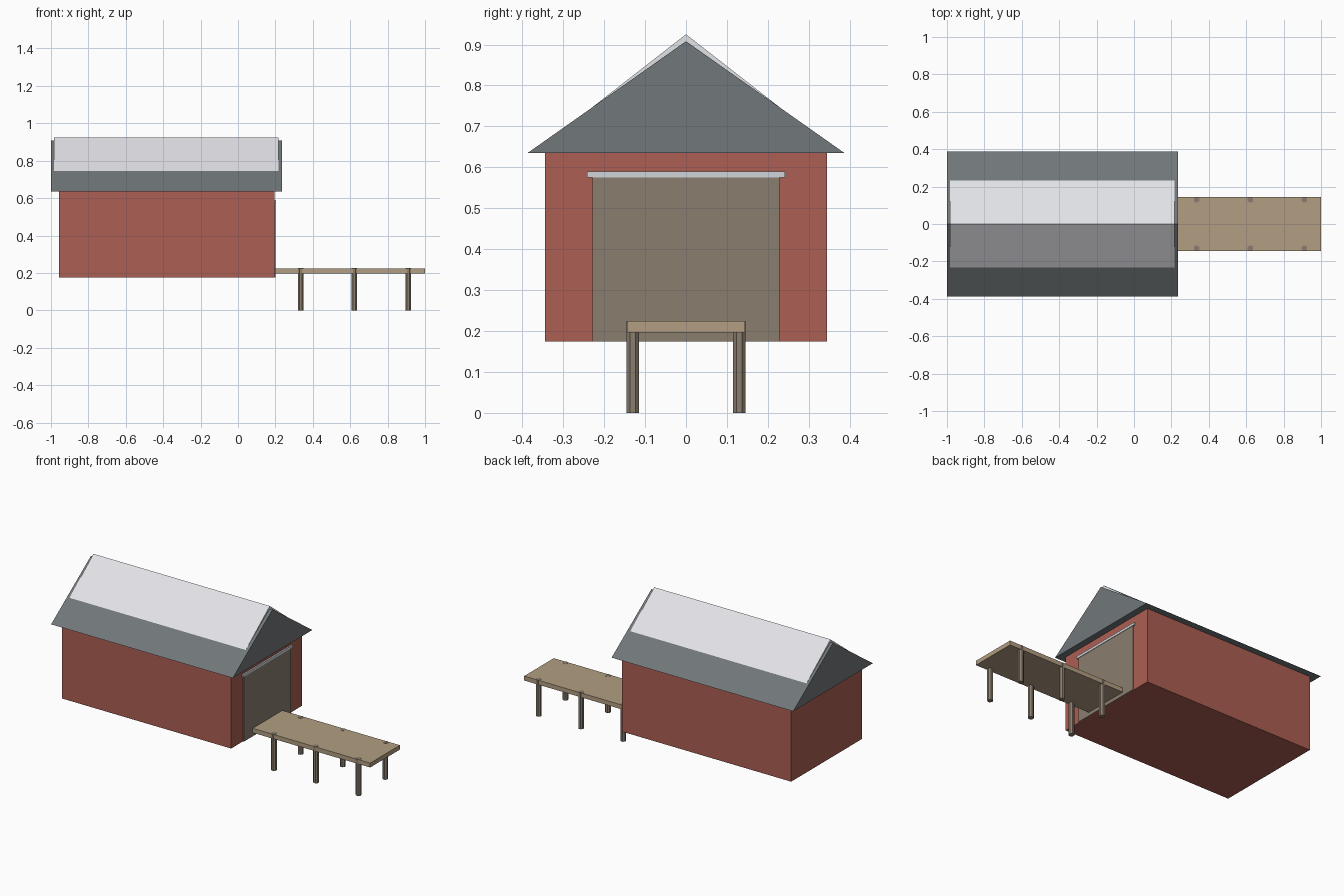
import bpy
import math

if "Cube" in bpy.data.objects:
    bpy.data.objects.remove(bpy.data.objects["Cube"], do_unlink=True)


def material(name, r, g, b):
    """Flat material from 0-255 screen values, stored as linear."""
    colour = [((c / 255 + 0.055) / 1.055) ** 2.4 for c in (r, g, b)] + [1]
    mat = bpy.data.materials.new(name)
    mat.diffuse_color = colour
    mat.use_nodes = True
    mat.node_tree.nodes["Principled BSDF"].inputs["Base Color"].default_value = colour
    return mat


red = material("barn red", 171, 94, 83)
slate = material("roof grey", 113, 119, 122)
snow = material("snow white", 230, 231, 235)
timber = material("deck wood", 178, 158, 130)
weathered = material("weathered wood", 138, 126, 111)
metal = material("pale metal", 208, 214, 217)


def mesh_object(name, verts, faces, mat):
    mesh = bpy.data.meshes.new(name)
    mesh.from_pydata(verts, [], faces)
    mesh.materials.append(mat)
    obj = bpy.data.objects.new(name, mesh)
    bpy.context.collection.objects.link(obj)
    return obj


def extrude_x(name, profile, x0, x1, mat):
    """Solid from a counter-clockwise (y, z) profile swept from x0 to x1."""
    n = len(profile)
    verts = [(x, y, z) for x in (x0, x1) for y, z in profile]
    faces = [tuple(reversed(range(n))), tuple(range(n, 2 * n))]
    faces += [(i, (i + 1) % n, (i + 1) % n + n, i + n) for i in range(n)]
    return mesh_object(name, verts, faces, mat)


def slab(name, x0, x1, half_width, z0, z1, mat):
    w = half_width
    return extrude_x(name, [(-w, z0), (w, z0), (w, z1), (-w, z1)], x0, x1, mat)


def gable(name, x0, x1, half_width, z0, ridge, mat):
    return extrude_x(name, [(-half_width, z0), (half_width, z0), (0, ridge)], x0, x1, mat)


# Boathouse body and roof
slab("house_walls", -0.957, 0.195, 0.345, 0.175, 0.637, red)
gable("roof", -1.0, 0.235, 0.387, 0.635, 0.908, slate)

# Steeper prism that emerges only along the upper slopes
gable("roof_snow", -0.983, 0.216, 0.370, 0.637, 0.925, snow)

# Sliding door and its rail
slab("door", 0.19, 0.201, 0.229, 0.175, 0.578, weathered)
slab("door_rail", 0.19, 0.204, 0.242, 0.575, 0.590, metal)

# Jetty with posts set flush into the deck
slab("deck", 0.195, 1.0, 0.144, 0.197, 0.224, timber)
for i, x in enumerate((0.335, 0.622, 0.911)):
    for side, sign in (("front", -1), ("back", 1)):
        bpy.ops.mesh.primitive_cylinder_add(
            vertices=8, radius=0.0165, depth=0.225,
            location=(x, sign * 0.130, 0.1125), rotation=(0, 0, math.pi / 8))
        post = bpy.context.object
        post.name = f"{side}_post_{i + 1}"
        post.data.materials.append(weathered)
